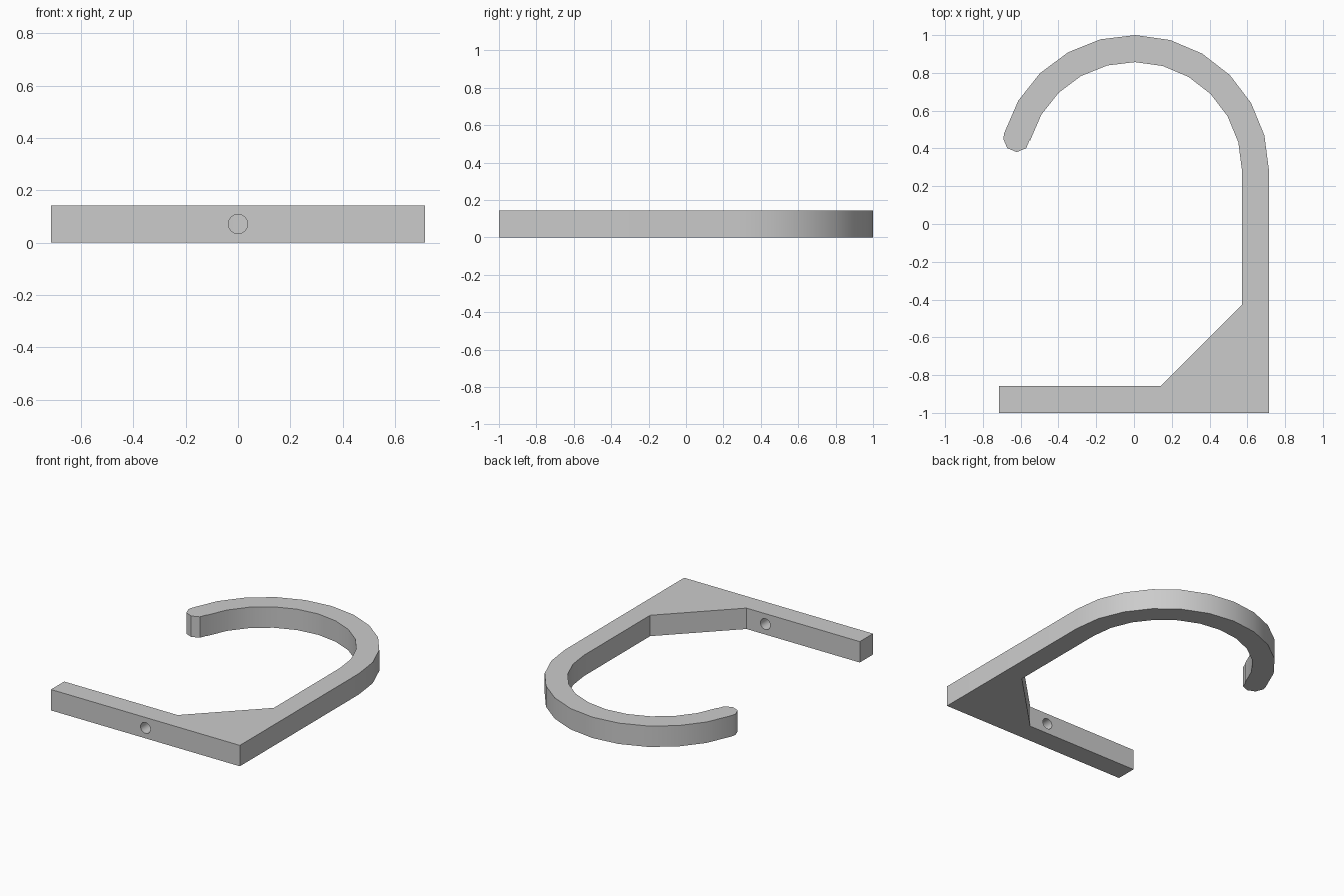
import bpy
import bmesh
from math import radians, cos, sin

cube = bpy.data.objects.get("Cube")
if cube:
    bpy.data.objects.remove(cube, do_unlink=True)

T = 1 / 7            # bar width and thickness
R_OUT = 5 / 7        # outer hook radius
R_MID = R_OUT - T / 2
R_IN = R_OUT - T
CY = 2 / 7           # centre of the hook arc
END = 165            # sweep of the hook in degrees

grey = bpy.data.materials.new("grey")
grey.use_nodes = True
colour = (0.6, 0.6, 0.6, 1)
grey.diffuse_color = colour
grey.node_tree.nodes["Principled BSDF"].inputs["Base Color"].default_value = colour


def arc(cx, cy, r, start, stop, steps):
    """Points along a circular arc, angles in degrees."""
    angles = [radians(start + (stop - start) * i / steps) for i in range(steps + 1)]
    return [(cx + r * cos(a), cy + r * sin(a)) for a in angles]


# Outline: foot, upright, hook, rounded tip, then back along the inside and brace
tip_x, tip_y = R_MID * cos(radians(END)), CY + R_MID * sin(radians(END))
outline = [(-R_OUT, -1), (R_OUT, -1)]
outline += arc(0, CY, R_OUT, 0, END - 1, 11)
outline += arc(tip_x, tip_y, T / 2, 180, 360, 4)
outline += arc(0, CY, R_IN, END - 1, 0, 11)
outline += [(R_IN, -3 * T), (T, T - 1), (-R_OUT, T - 1)]

bm = bmesh.new()
base = bm.faces.new([bm.verts.new((x, y, 0)) for x, y in outline])
top = bmesh.ops.extrude_face_region(bm, geom=[base])
bmesh.ops.translate(bm, vec=(0, 0, T),
                    verts=[v for v in top["geom"] if isinstance(v, bmesh.types.BMVert)])
bmesh.ops.recalc_face_normals(bm, faces=bm.faces)
mesh = bpy.data.meshes.new("wall_hook")
bm.to_mesh(mesh)
bm.free()
mesh.materials.append(grey)
hook = bpy.data.objects.new("wall_hook", mesh)
bpy.context.collection.objects.link(hook)

# Screw hole through the foot
bpy.ops.mesh.primitive_cylinder_add(vertices=24, radius=0.037, depth=3 * T,
                                    location=(0, T / 2 - 1, T / 2),
                                    rotation=(radians(90), 0, 0))
cutter = bpy.context.object
cutter.name = "screw_hole_cutter"
cutter.hide_render = True
cutter.data.materials.append(grey)
cut = hook.modifiers.new("screw_hole", "BOOLEAN")
cut.operation = "DIFFERENCE"
cut.solver = "EXACT"
cut.object = cutter

bpy.ops.object.select_all(action="DESELECT")
hook.select_set(True)
bpy.context.view_layer.objects.active = hook
bpy.ops.object.modifier_apply(modifier=cut.name)
bpy.data.objects.remove(cutter, do_unlink=True)

# Smooth curved walls, crisp edges
bpy.ops.object.shade_smooth_by_angle(angle=radians(30))
